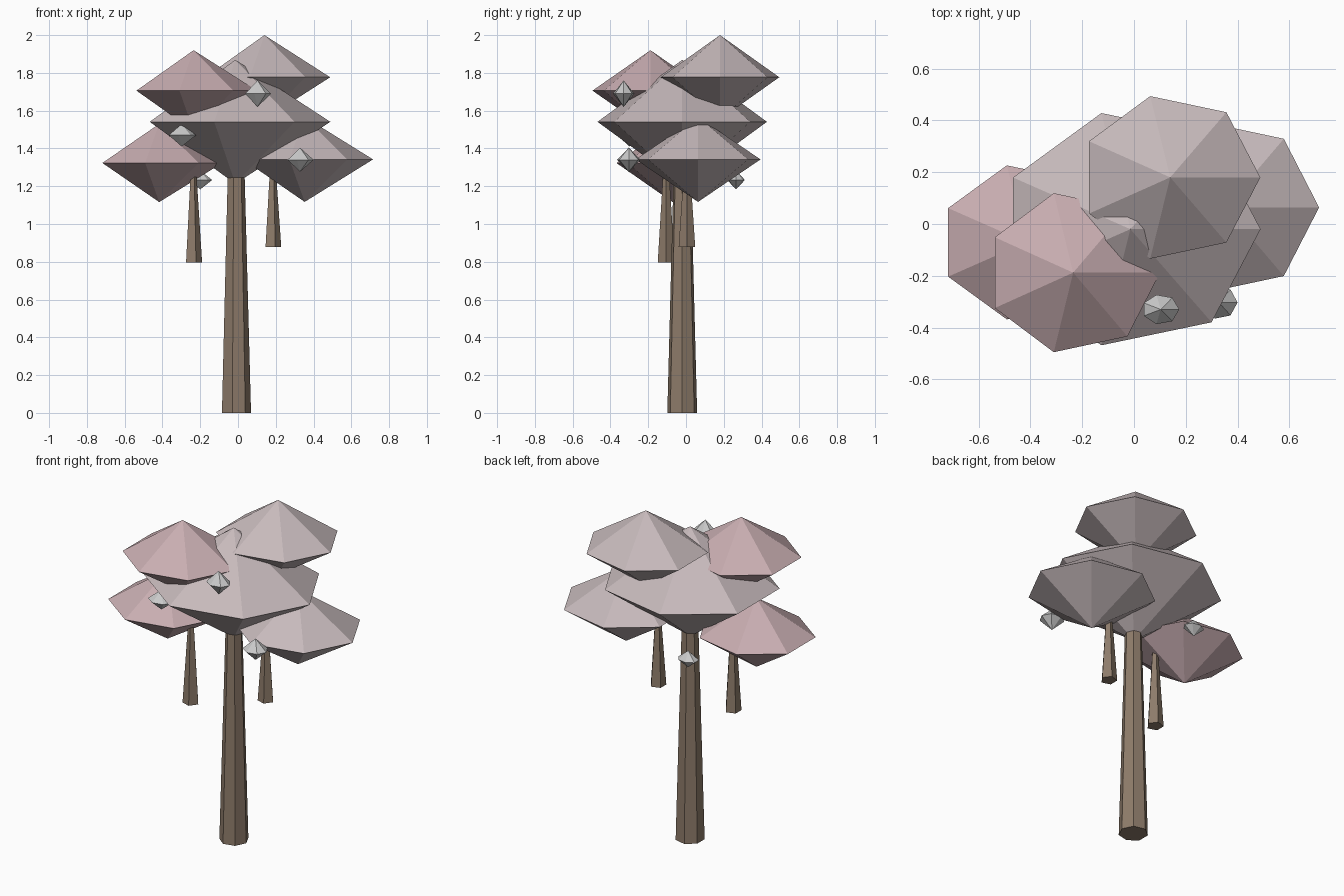
import bpy, bmesh
from math import cos, sin, tau

if "Cube" in bpy.data.objects:
    bpy.data.objects.remove(bpy.data.objects["Cube"])


def material(name, rgb):
    m = bpy.data.materials.new(name)
    m.diffuse_color = (*rgb, 1)
    m.use_nodes = True
    m.node_tree.nodes["Principled BSDF"].inputs["Base Color"].default_value = m.diffuse_color
    return m


BARK = material("bark", (0.27, 0.20, 0.145))
PINK = material("pink_leaves", (0.58, 0.42, 0.44))
MAUVE = material("mauve_leaves", (0.57, 0.49, 0.50))


def finish(bm, name, mat):
    bmesh.ops.recalc_face_normals(bm, faces=bm.faces)
    me = bpy.data.meshes.new(name)
    bm.to_mesh(me)
    bm.free()
    if mat:
        me.materials.append(mat)
    bpy.context.collection.objects.link(bpy.data.objects.new(name, me))


def ring(bm, n, c, rx, ry):
    # polygon ring whose first corner points to +x
    return [bm.verts.new((c[0] + rx * cos(tau * i / n), c[1] + ry * sin(tau * i / n), c[2]))
            for i in range(n)]


def clump(name, c, r, mat=None, n=7):
    # two-ring faceted blob: a double pyramid
    bm = bmesh.new()
    eq = ring(bm, n, c, r[0], r[1])
    for s in (1, -1):
        tip = bm.verts.new((c[0], c[1], c[2] + s * r[2]))
        for i in range(n):
            bm.faces.new((eq[i], eq[(i + 1) % n], tip))
    finish(bm, name, mat)


def stem(name, x, y, z0, z1, r0, r1, n):
    # tapered upright prism
    bm = bmesh.new()
    a = ring(bm, n, (x, y, z0), r0, r0)
    b = ring(bm, n, (x, y, z1), r1, r1)
    for i in range(n):
        j = (i + 1) % n
        bm.faces.new((a[i], a[j], b[j], b[i]))
    bm.faces.new(a[::-1])
    bm.faces.new(b)
    finish(bm, name, BARK)


# Trunk and the two side stems
stem("trunk", -0.012, -0.02, 0, 1.30, 0.081, 0.046, 7)
stem("left_branch", -0.237, -0.105, 0.795, 1.33, 0.047, 0.013, 5)
stem("right_branch", 0.183, 0.005, 0.878, 1.35, 0.046, 0.013, 5)

# Leaf crowns
clump("main_crown", (-0.014, -0.02, 1.541), (0.503, 0.46, 0.328), MAUVE)
clump("right_crown", (0.353, 0.064, 1.342), (0.362, 0.339, 0.225), MAUVE)
clump("left_crown", (-0.417, -0.071, 1.323), (0.334, 0.305, 0.207), PINK)
clump("upper_left_crown", (-0.235, -0.188, 1.706), (0.336, 0.315, 0.214), PINK)
clump("upper_right_crown", (0.14, 0.18, 1.777), (0.348, 0.322, 0.223), MAUVE)

# Small buds
clump("bud_top", (0.103, -0.33, 1.69), (0.072, 0.058, 0.07))
clump("bud_left", (-0.298, -0.30, 1.47), (0.076, 0.065, 0.06))
clump("bud_right", (0.328, -0.303, 1.34), (0.072, 0.064, 0.064))
clump("bud_back", (-0.200, 0.265, 1.233), (0.063, 0.048, 0.05))
